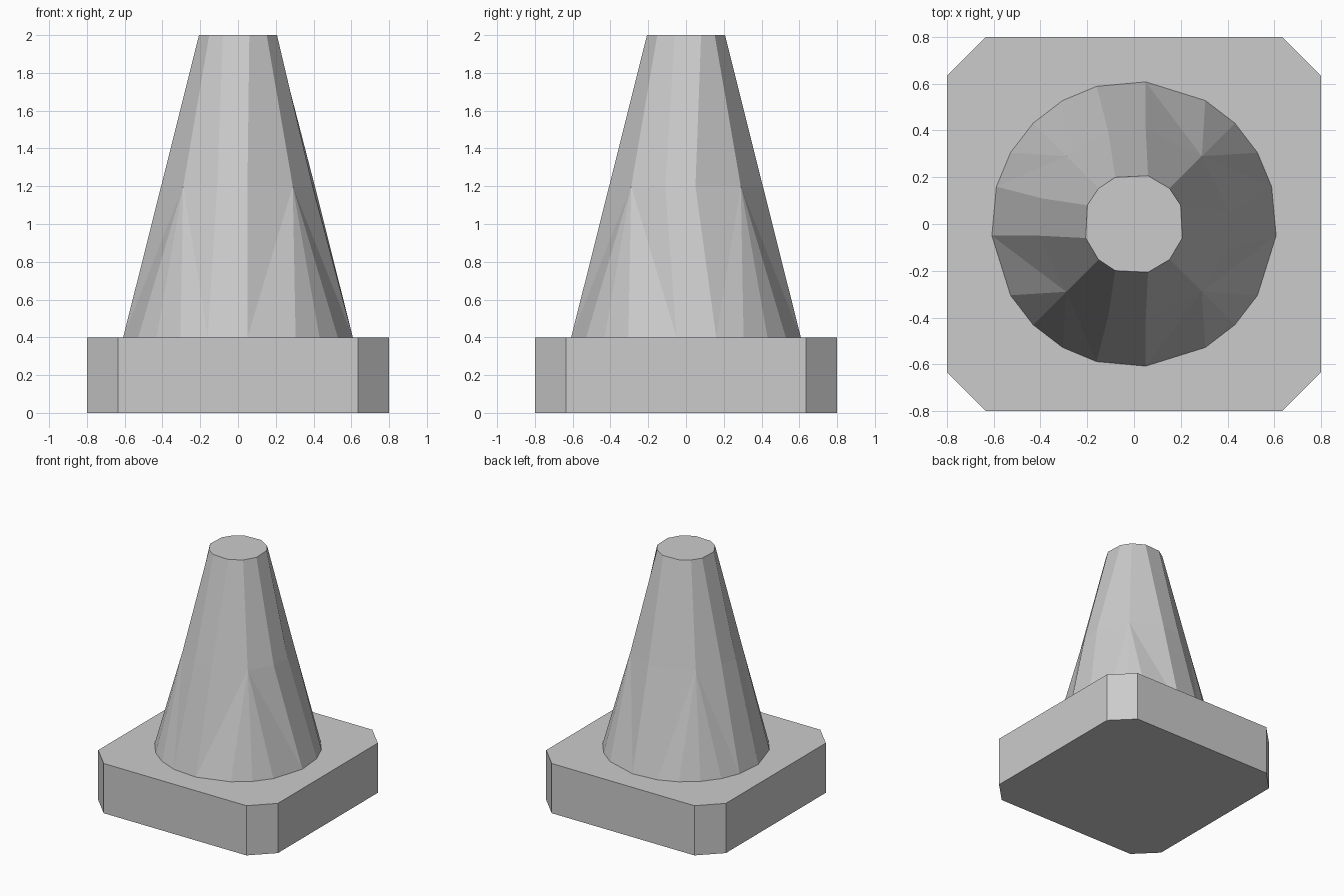
import bpy, bmesh
from math import sqrt, sin, cos, radians
from mathutils import Matrix, Vector

cube = bpy.data.objects.get("Cube")
if cube:
    bpy.data.objects.remove(cube)

grey = bpy.data.materials.new("plain grey")
grey.use_nodes = True
colour = (0.6, 0.6, 0.6, 1)
grey.diffuse_color = colour
grey.node_tree.nodes["Principled BSDF"].inputs["Base Color"].default_value = colour


def finish(name, bm):
    bmesh.ops.recalc_face_normals(bm, faces=bm.faces)
    mesh = bpy.data.meshes.new(name)
    bm.to_mesh(mesh)
    bm.free()
    mesh.materials.append(grey)
    obj = bpy.data.objects.new(name, mesh)
    bpy.context.collection.objects.link(obj)
    return obj


# Square foot with chamfered corners
HALF, CUT, FOOT = 0.8, 0.635, 0.4
bm = bmesh.new()
outline = []
for quarter in range(4):
    turn = Matrix.Rotation(radians(90 * quarter), 3, 'Z')
    outline += [bm.verts.new(turn @ Vector((x, -HALF, 0))) for x in (-CUT, CUT)]
floor = bm.faces.new(outline)
raised = bmesh.ops.extrude_face_region(bm, geom=[floor])["geom"]
bmesh.ops.translate(bm, vec=(0, 0, FOOT),
                    verts=[v for v in raised if isinstance(v, bmesh.types.BMVert)])
# extrusion drops the floor face, so restore it when it is missing
if not any(all(v.co.z < 0.01 for v in f.verts) for f in bm.faces):
    bm.faces.new(outline)
finish("square_foot", bm)

# Tapered cone: each ring has a flat pair per side and a corner between sides
WIDE_LEFT, WIDE_RIGHT = (-0.16, 0.05), (-0.05, 0.16)
MID_LEFT, MID_RIGHT = (-0.11, 0.05), (-0.05, 0.11)
TIP_LEFT, TIP_RIGHT = (-0.08, 0.06), (-0.06, 0.08)
RINGS = [  # radius, height, pairs for front, right, back, left, corner angles
    (0.61, FOOT, (WIDE_LEFT, WIDE_RIGHT, WIDE_RIGHT, WIDE_LEFT), (30, 45, 60)),
    (0.41, 1.2, (MID_LEFT, MID_LEFT, MID_RIGHT, MID_LEFT), (45,)),
    (0.215, 2.0, (TIP_LEFT, TIP_RIGHT, TIP_RIGHT, TIP_LEFT), (45,)),
]

bm = bmesh.new()


def make_ring(radius, z, pairs, angles):
    """Return, for each side, its pair of points and the corner points after it."""
    sides = []
    for quarter, pair in enumerate(pairs):
        turn = Matrix.Rotation(radians(90 * quarter), 3, 'Z')
        flat = [(t, -sqrt(radius ** 2 - t ** 2)) for t in pair]
        corner = [(radius * sin(radians(a)), -radius * cos(radians(a))) for a in angles]
        sides.append([[bm.verts.new(turn @ Vector((x, y, z))) for x, y in group]
                      for group in (flat, corner)])
    return sides


base, middle, tip = [make_ring(*ring) for ring in RINGS]
for i in range(4):
    following = (i + 1) % 4
    # lower band: flat panel, then a fan of triangles around the corner point
    (b0, b1), base_corner = base[i]
    (m0, m1), (mc,) = middle[i]
    bm.faces.new((b0, b1, m1, m0))
    fan = [b1] + base_corner + [base[following][0][0]]
    for low, high in zip(fan, fan[1:]):
        bm.faces.new((low, high, mc))
    m_next = middle[following][0][0]
    bm.faces.new((m1, b1, mc))
    bm.faces.new((mc, fan[-1], m_next))
    # upper band: plain panels
    (t0, t1), (tc,) = tip[i]
    lower, upper = (m0, m1, mc, m_next), (t0, t1, tc, tip[following][0][0])
    for k in range(3):
        bm.faces.new((lower[k], lower[k + 1], upper[k + 1], upper[k]))

# Flat tip
bm.faces.new([v for flat, corner in tip for v in flat + corner])
finish("tapered_cone", bm)
